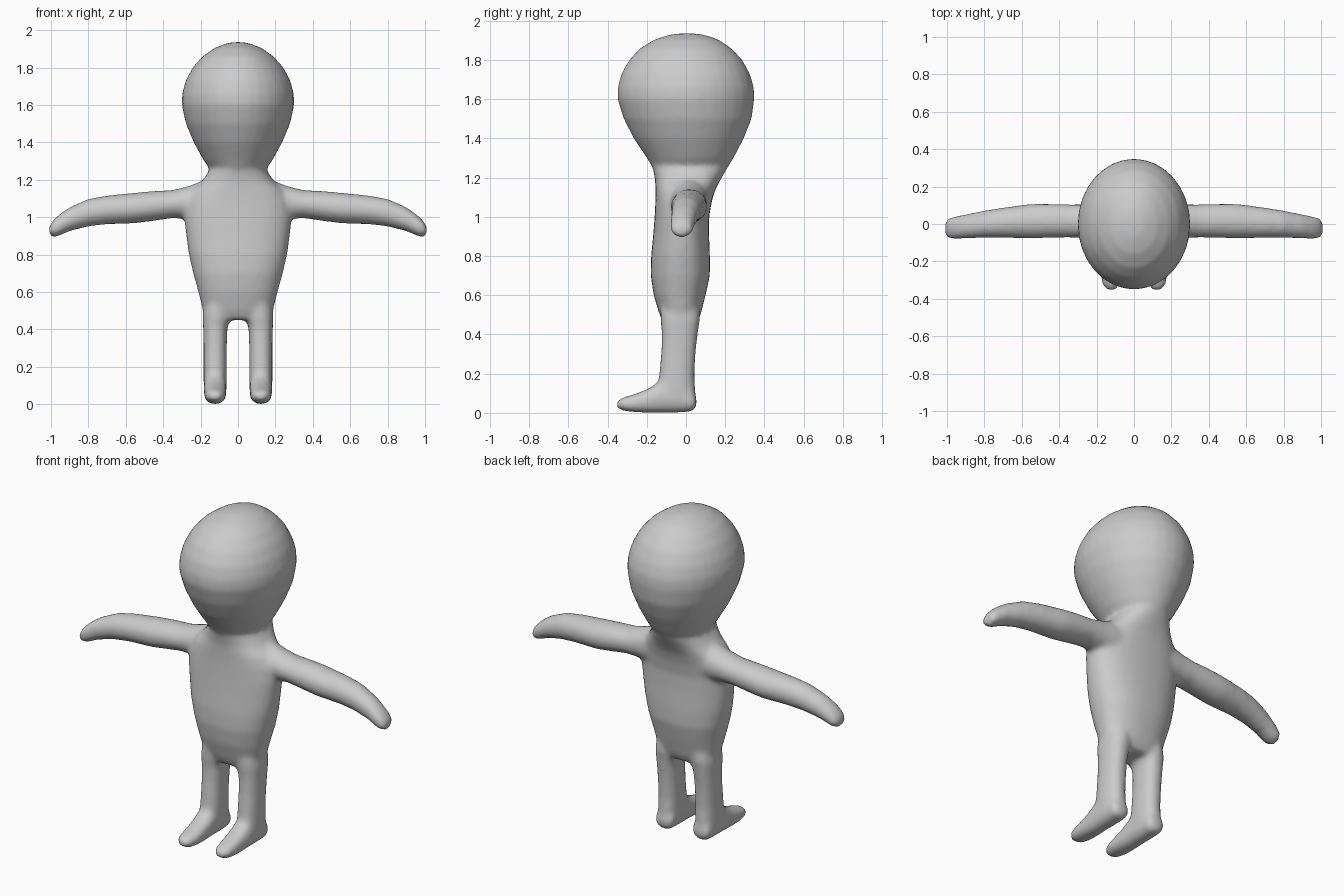
import bpy, bmesh, math


def loft(bm, axis, rings, power=2.0, n=32, flip=1):
    """Ring: (position, a_min, a_max, b_min, b_max) perpendicular to axis."""
    loops = []
    for t, a0, a1, b0, b1 in rings:
        loop = []
        for i in range(n):
            u = 2 * math.pi * i / n
            c, s = math.cos(u), math.sin(u)
            a = (a0 + a1) / 2 + (a1 - a0) / 2 * math.copysign(abs(c) ** (2 / power), c)
            b = (b0 + b1) / 2 + (b1 - b0) / 2 * math.copysign(abs(s) ** (2 / power), s)
            co = {'x': (t, a, b), 'y': (a, t, b), 'z': (a, b, t)}[axis]
            loop.append(bm.verts.new((co[0] * flip, co[1], co[2])))
        loops.append(loop)
    faces = [bm.faces.new(loops[0]), bm.faces.new(loops[-1])]
    for p, q in zip(loops, loops[1:]):
        for i in range(n):
            j = (i + 1) % n
            faces.append(bm.faces.new((p[i], p[j], q[j], q[i])))
    bmesh.ops.recalc_face_normals(bm, faces=faces)


bm = bmesh.new()

# torso and head: z, half width, front y, back y
trunk = [(0.45, 0.165, -0.11, 0.05), (0.50, 0.187, -0.135, 0.075), (0.60, 0.212, -0.165, 0.10),
         (0.70, 0.240, -0.18, 0.122), (0.80, 0.263, -0.178, 0.122), (0.90, 0.277, -0.168, 0.118),
         (1.00, 0.287, -0.16, 0.118), (1.08, 0.28, -0.156, 0.132), (1.14, 0.25, -0.156, 0.15),
         (1.19, 0.195, -0.158, 0.177), (1.25, 0.152, -0.170, 0.212)]
head = [(1.25, 0.145, -0.170, 0.212), (1.30, 0.182, -0.20, 0.243), (1.40, 0.237, -0.267, 0.295),
        (1.50, 0.279, -0.318, 0.335), (1.60, 0.301, -0.350, 0.349), (1.66, 0.299, -0.349, 0.347),
        (1.73, 0.280, -0.33, 0.326), (1.80, 0.243, -0.29, 0.288), (1.86, 0.19, -0.235, 0.232),
        (1.905, 0.125, -0.16, 0.165), (1.93, 0.06, -0.08, 0.09), (1.936, 0.02, -0.025, 0.03)]
loft(bm, 'z', [(z, -w, w, f, b) for z, w, f, b in trunk], 2.3)
loft(bm, 'z', [(z, -w, w, f, b) for z, w, f, b in head])

# arm: x, y range, z range
arm = [(0.10, -0.08, 0.11, 0.97, 1.21), (0.20, -0.078, 0.11, 0.98, 1.19), (0.27, -0.075, 0.105, 0.99, 1.165),
       (0.35, -0.072, 0.105, 0.995, 1.145), (0.45, -0.074, 0.108, 0.98, 1.14), (0.55, -0.078, 0.108, 0.967, 1.131),
       (0.70, -0.074, 0.088, 0.962, 1.116), (0.80, -0.074, 0.072, 0.95, 1.098), (0.90, -0.078, 0.052, 0.925, 1.054),
       (0.96, -0.082, 0.040, 0.898, 1.012), (0.99, -0.078, 0.034, 0.892, 0.982), (1.008, -0.06, 0.015, 0.905, 0.955)]
# leg: z, x range, y range
leg = [(0.03, 0.075, 0.17, -0.10, 0.035), (0.06, 0.063, 0.182, -0.13, 0.052), (0.12, 0.06, 0.184, -0.15, 0.048),
       (0.19, 0.06, 0.184, -0.138, 0.043), (0.30, 0.06, 0.184, -0.127, 0.049), (0.40, 0.057, 0.186, -0.124, 0.060),
       (0.48, 0.04, 0.19, -0.13, 0.072), (0.54, 0.03, 0.18, -0.13, 0.07)]
# foot: y, x range, z range
foot = [(0.054, 0.085, 0.16, 0.03, 0.08), (0.03, 0.065, 0.18, 0.006, 0.12), (-0.05, 0.062, 0.183, 0.0, 0.16),
        (-0.13, 0.062, 0.183, 0.0, 0.165), (-0.19, 0.062, 0.182, 0.0, 0.125), (-0.26, 0.064, 0.18, 0.003, 0.097),
        (-0.32, 0.073, 0.171, 0.01, 0.080), (-0.352, 0.095, 0.15, 0.025, 0.062)]
for side in (1, -1):
    loft(bm, 'x', arm, flip=side)
    loft(bm, 'z', leg, 2.3, flip=side)
    loft(bm, 'y', foot, 2.3, flip=side)

mesh = bpy.data.meshes.new("body")
bm.to_mesh(mesh)
bm.free()
body = bpy.data.objects.new("body", mesh)
bpy.context.collection.objects.link(body)
bpy.context.view_layer.objects.active = body
body.select_set(True)

# fuse the parts into one soft skin
remesh = body.modifiers.new("fuse", 'REMESH')
remesh.mode = 'VOXEL'
remesh.voxel_size = 0.014
remesh.use_smooth_shade = True
smooth = body.modifiers.new("soften", 'SMOOTH')
smooth.factor = 0.5
smooth.iterations = 9
for name in ("fuse", "soften"):
    bpy.ops.object.modifier_apply(modifier=name)
bpy.ops.object.shade_smooth()
